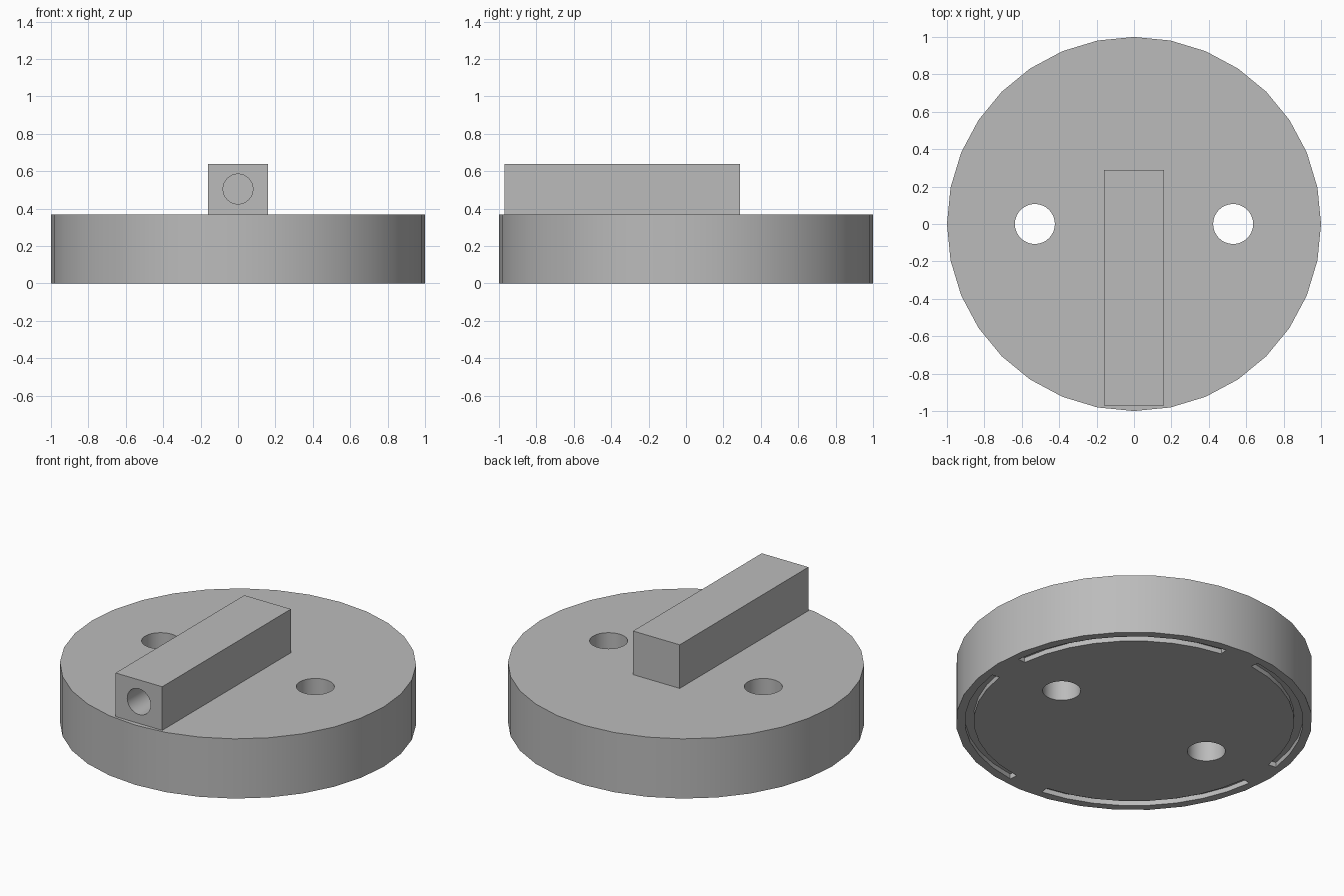
import bpy, bmesh, math
from mathutils import Matrix, Vector

old = bpy.data.objects.get("Cube")
if old:
    bpy.data.objects.remove(old, do_unlink=True)

grey = bpy.data.materials.new("plain_grey")
grey.use_nodes = True
colour = (0.5, 0.5, 0.5, 1)
grey.diffuse_color = colour
grey.node_tree.nodes["Principled BSDF"].inputs["Base Color"].default_value = colour


def make(name, bm):
    bmesh.ops.recalc_face_normals(bm, faces=bm.faces)
    mesh = bpy.data.meshes.new(name)
    bm.to_mesh(mesh)
    bm.free()
    mesh.materials.append(grey)
    obj = bpy.data.objects.new(name, mesh)
    bpy.context.collection.objects.link(obj)
    return obj


def cylinder(name, radius, depth, centre, tilt=0):
    bm = bmesh.new()
    matrix = Matrix.Translation(centre) @ Matrix.Rotation(tilt, 4, 'X')
    bmesh.ops.create_cone(bm, cap_ends=True, segments=32, radius1=radius,
                          radius2=radius, depth=depth, matrix=matrix)
    return make(name, bm)


def box(name, low, high):
    low, high = Vector(low), Vector(high)
    bm = bmesh.new()
    bmesh.ops.create_cube(bm, size=1, matrix=Matrix.Translation((low + high) / 2)
                          @ Matrix.Diagonal((*(high - low), 1)))
    return make(name, bm)


def arc_block(name, inner, outer, bottom, top, start, sweep):
    # Rectangular section swept around the z axis
    bm = bmesh.new()
    turn = Matrix.Rotation(start, 3, 'Z')
    corners = [(inner, 0, bottom), (outer, 0, bottom), (outer, 0, top), (inner, 0, top)]
    section = bm.faces.new([bm.verts.new(turn @ Vector(c)) for c in corners])
    geom = [section, *section.edges, *section.verts]
    end = bmesh.ops.spin(bm, geom=geom, cent=(0, 0, 0), axis=(0, 0, 1),
                         angle=sweep, steps=8, use_duplicate=False)
    if not any(isinstance(e, bmesh.types.BMFace) for e in end["geom_last"]):
        bm.faces.new([e for e in end["geom_last"] if isinstance(e, bmesh.types.BMVert)])
    # Keep a closed cap at the start of the sweep
    rim = [e for e in bm.edges if len(e.link_faces) == 1]
    if rim:
        bmesh.ops.holes_fill(bm, edges=rim, sides=4)
    return make(name, bm)


def carve(obj, cutters):
    for cutter in cutters:
        mod = obj.modifiers.new("cut", 'BOOLEAN')
        mod.operation = 'DIFFERENCE'
        mod.solver = 'EXACT'
        mod.object = cutter
    evaluated = obj.evaluated_get(bpy.context.evaluated_depsgraph_get())
    mesh = bpy.data.meshes.new_from_object(evaluated)
    obj.modifiers.clear()
    obj.data = mesh
    for cutter in cutters:
        bpy.data.objects.remove(cutter, do_unlink=True)
    bpy.ops.object.select_all(action='DESELECT')
    obj.select_set(True)
    bpy.context.view_layer.objects.active = obj
    bpy.ops.object.shade_smooth_by_angle(angle=math.radians(30))


HEIGHT = 0.37

# Round base with two through holes and four curved slots underneath
base = cylinder("round_base", 1, HEIGHT, (0, 0, HEIGHT / 2))
cutters = [cylinder("hole_cutter", 0.107, 1, (side * 0.53, 0, 0.2)) for side in (-1, 1)]
for quarter in range(4):
    cutters.append(arc_block("slot_cutter", 0.9, 0.95, -0.05, 0.03,
                             math.radians(90 * quarter + 7), math.radians(76)))
carve(base, cutters)

# Bar on top, with a blind bore in its front end
bar = box("top_bar", (-0.16, -0.97, HEIGHT - 0.02), (0.16, 0.29, 0.64))
bore = cylinder("bore_cutter", 0.08, 1.2, (0, -0.97, 0.505), math.pi / 2)
carve(bar, [bore])
